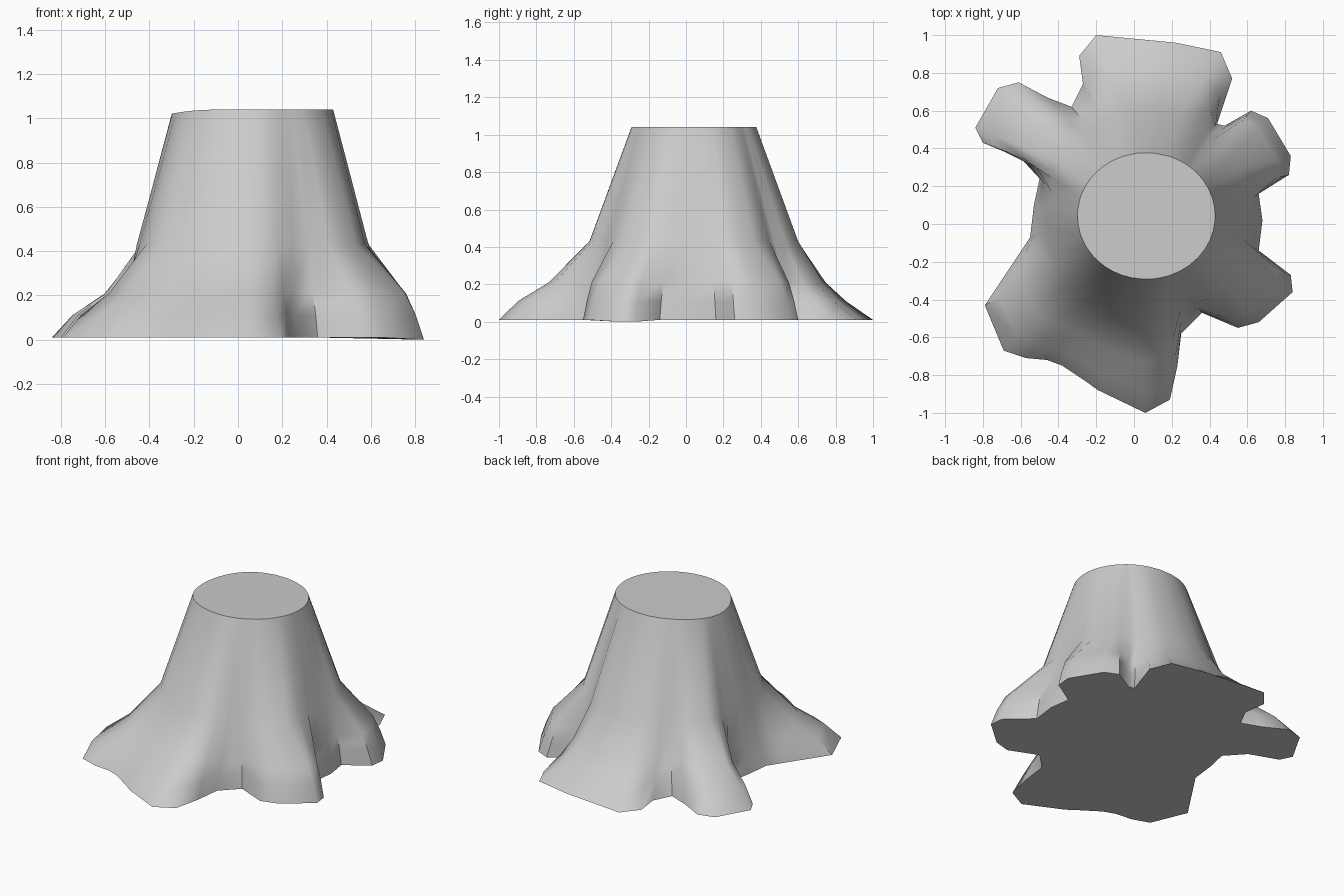
import bpy, bmesh, math

if "Cube" in bpy.data.objects:
    bpy.data.objects.remove(bpy.data.objects["Cube"])

# Ground outline of the flared roots, counter-clockwise from the right side
outline = [
    (.68, .02), (.66, .16), (.82, .26), (.83, .36), (.71, .56), (.62, .60),
    (.48, .52), (.44, .53), (.52, .77), (.46, .91), (.22, .96), (-.20, 1.0),
    (-.29, .89), (-.27, .74), (-.33, .62), (-.46, .67), (-.61, .75),
    (-.72, .72), (-.84, .51), (-.80, .43), (-.61, .36), (-.50, .24),
    (-.53, .10), (-.55, -.07), (-.61, -.16), (-.79, -.43), (-.69, -.67),
    (-.57, -.71), (-.46, -.72), (-.38, -.75), (-.26, -.83), (-.19, -.88),
    (.06, -1.0), (.19, -.93), (.23, -.75), (.25, -.58), (.36, -.47),
    (.55, -.55), (.66, -.52), (.84, -.36), (.83, -.27), (.66, -.14)]
n = len(outline)
CX, CY = .065, .043

# Matching trunk angles, evened out so the rings never cross
ang = []
for x, y in outline:
    a = math.atan2(y - CY, x - CX)
    while ang and a < ang[-1] - math.pi:
        a += 2 * math.pi
    ang.append(a)
for _ in range(3):
    ang = [(ang[i - 1] - (2 * math.pi if i == 0 else 0) + 2 * ang[i]
            + ang[(i + 1) % n] + (2 * math.pi if i == n - 1 else 0)) / 4
           for i in range(n)]


def oval(a, rx, ry):
    return CX + rx * math.cos(a), CY + ry * math.sin(a)


bm = bmesh.new()
rings = [[] for _ in range(5)]
for (x, y), a in zip(outline, ang):
    base_r = math.hypot(x - CX, y - CY)
    flute = .95 + .05 * min(1, max(0, (base_r - .6) / .2))
    sx, sy = oval(a, .55 * flute, .56 * flute)
    # Right roots are blunt, the back root is thin, the others slope evenly
    k1, k2 = .79, .45
    if x > .4 and y < .62:
        k1, k2 = .88, .72
    elif y > .7 and x > -.3:
        k1, k2 = .64, .37
    low_z = 0 if x > .8 and y < 0 else .01
    tx, ty = oval(a, .365, .335)
    top_z = 1.04 - .02 * max(0, -math.cos(a)) ** 4
    points = [(x, y, low_z),
              (sx + (x - sx) * k1, sy + (y - sy) * k1, .11),
              (sx + (x - sx) * k2, sy + (y - sy) * k2, .21),
              (sx, sy, .43), (tx, ty, top_z)]
    for ring, p in zip(rings, points):
        ring.append(bm.verts.new(p))

# Bark surface, underside and cut top
for lo, hi in zip(rings, rings[1:]):
    for i in range(n):
        j = (i + 1) % n
        bm.faces.new((lo[i], lo[j], hi[j], hi[i]))
bm.faces.new(rings[0][::-1])
bm.faces.new(rings[-1])
bmesh.ops.recalc_face_normals(bm, faces=bm.faces)

mesh = bpy.data.meshes.new("tree_stump")
bm.to_mesh(mesh)
bm.free()
stump = bpy.data.objects.new("tree_stump", mesh)
bpy.context.collection.objects.link(stump)
bpy.context.view_layer.objects.active = stump
stump.select_set(True)
bpy.ops.object.shade_smooth_by_angle(angle=math.radians(50))
